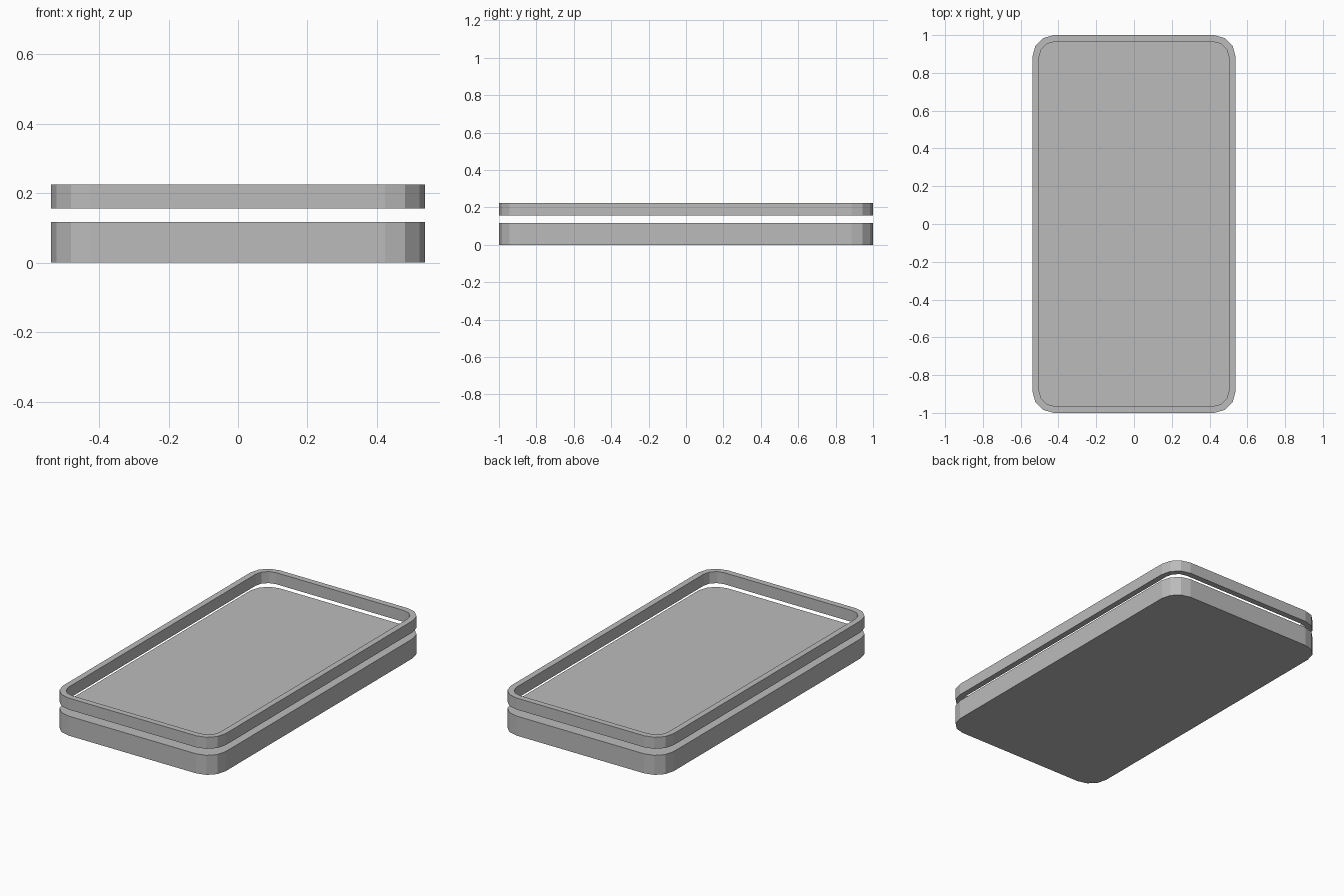
import bpy, bmesh, math

HALF_X, HALF_Y = 0.538, 1.0
RADIUS, WALL = 0.115, 0.036
CORNER_STEPS = 3

cube = bpy.data.objects.get("Cube")
if cube:
    bpy.data.objects.remove(cube, do_unlink=True)

grey = bpy.data.materials.new("plain grey")
grey.use_nodes = True
grey.diffuse_color = (0.5, 0.5, 0.5, 1)
grey.node_tree.nodes["Principled BSDF"].inputs["Base Color"].default_value = (0.5, 0.5, 0.5, 1)


def outline(inset):
    """Rounded rectangle, counter-clockwise, with corners sharing centres."""
    points = []
    for corner, (sx, sy) in enumerate([(1, 1), (-1, 1), (-1, -1), (1, -1)]):
        for step in range(CORNER_STEPS + 1):
            a = math.pi / 2 * (corner + step / CORNER_STEPS)
            r = RADIUS - inset
            points.append((sx * (HALF_X - RADIUS) + r * math.cos(a),
                           sy * (HALF_Y - RADIUS) + r * math.sin(a)))
    return points


def loop(bm, inset, z):
    return [bm.verts.new((x, y, z)) for x, y in outline(inset)]


def bridge(bm, a, b):
    for i in range(len(a)):
        j = (i + 1) % len(a)
        bm.faces.new((a[i], a[j], b[j], b[i]))


def finish(bm, name):
    bmesh.ops.recalc_face_normals(bm, faces=bm.faces)
    mesh = bpy.data.meshes.new(name)
    bm.to_mesh(mesh)
    bm.free()
    mesh.materials.append(grey)
    bpy.context.collection.objects.link(bpy.data.objects.new(name, mesh))


# Solid base slab
bm = bmesh.new()
low, high = loop(bm, 0, 0), loop(bm, 0, 0.117)
bridge(bm, low, high)
bm.faces.new(low)
bm.faces.new(high)
finish(bm, "base_slab")

# Open rim floating above the slab
bm = bmesh.new()
loops = [loop(bm, inset, z) for inset, z in
         [(0, 0.156), (0, 0.225), (WALL, 0.225), (WALL, 0.156)]]
for i in range(4):
    bridge(bm, loops[i], loops[(i + 1) % 4])
finish(bm, "upper_rim")
